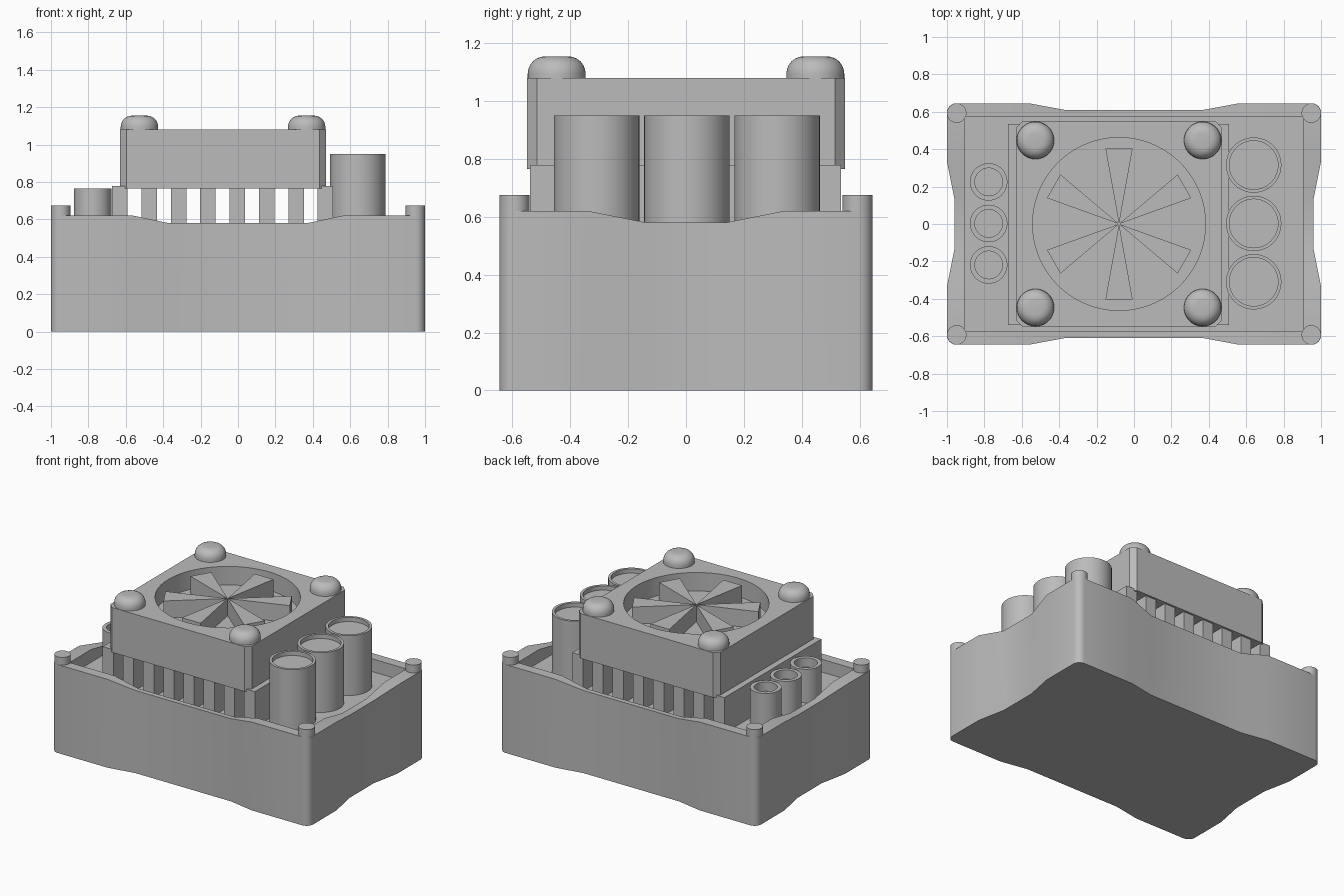
import bpy, bmesh, math
from mathutils import Vector

if "Cube" in bpy.data.objects:
    bpy.data.objects.remove(bpy.data.objects["Cube"], do_unlink=True)

grey = bpy.data.materials.new("plain grey")
grey.use_nodes = True
grey.diffuse_color = (0.5, 0.5, 0.5, 1)
grey.node_tree.nodes["Principled BSDF"].inputs["Base Color"].default_value = (0.5, 0.5, 0.5, 1)

FAN = Vector((-0.08, 0.0))


def finish(bm, name):
    bmesh.ops.remove_doubles(bm, verts=bm.verts, dist=0.0005)
    bmesh.ops.recalc_face_normals(bm, faces=bm.faces)
    mesh = bpy.data.meshes.new(name)
    bm.to_mesh(mesh)
    bm.free()
    mesh.materials.append(grey)
    obj = bpy.data.objects.new(name, mesh)
    bpy.context.collection.objects.link(obj)
    bpy.ops.object.select_all(action="DESELECT")
    obj.select_set(True)
    bpy.context.view_layer.objects.active = obj
    bpy.ops.object.shade_smooth_by_angle(angle=math.radians(30))
    return obj


def loft(name, loops):
    """Skin closed loops in order and cap both ends."""
    bm = bmesh.new()
    rings = [[bm.verts.new(p) for p in loop] for loop in loops]
    n = len(rings[0])
    for a, b in zip(rings, rings[1:]):
        for i in range(n):
            j = (i + 1) % n
            bm.faces.new((a[i], a[j], b[j], b[i]))
    bm.faces.new(rings[0])
    bm.faces.new(rings[-1])
    return finish(bm, name)


def turned(name, x, y, profile, sides=48):
    """Round part from (radius, height) steps."""
    turns = [2 * math.pi * i / sides for i in range(sides)]
    return loft(name, [[(x + r * math.cos(t), y + r * math.sin(t), z) for t in turns]
                       for r, z in profile])


def box(name, x0, x1, y0, y1, z0, z1):
    corners = [(x0, y0), (x1, y0), (x1, y1), (x0, y1)]
    return loft(name, [[(x, y, z) for x, y in corners] for z in (z0, z1)])


# Base tray: pinched sides, dipping rim, sunken floor
arc = [math.radians(a) for a in range(90, -1, -15)]
quarter = [(0.37, 0.61, 0.58), (0.56, 0.645, 0.62)]
quarter += [(0.95 + 0.05 * math.cos(a), 0.595 + 0.05 * math.sin(a), 0.62) for a in arc]
quarter += [(1.0, 0.335, 0.62), (0.96, 0.135, 0.58)]
flip = quarter[::-1]
outline = (quarter + [(x, -y, z) for x, y, z in flip]
           + [(-x, -y, z) for x, y, z in quarter] + [(-x, y, z) for x, y, z in flip])


def inner(p, z):
    return (max(-0.905, min(0.905, p[0])), max(-0.575, min(0.575, p[1])), z)


loft("base_tray", [[(x, y, 0) for x, y, z in outline], outline,
                   [inner(p, p[2]) for p in outline], [inner(p, 0.53) for p in outline]])

# Corner pegs on the rim
for sx in (-1, 1):
    for sy in (-1, 1):
        turned("corner_peg", 0.948 * sx, 0.593 * sy, [(0.052, 0.55), (0.052, 0.675)], 32)

# Heatsink fins under the fan
for i in range(8):
    x = -0.673 + 0.157 * i
    box("heatsink_fin", x, x + 0.083, -0.54, 0.535, 0.52, 0.78)

# Fan housing: rounded square with a round well
steps = 96
angles = [2 * math.pi * (i + 0.5) / steps for i in range(steps)]


def square(half, radius, z):
    pts = []
    for a in angles:
        d = Vector((math.cos(a), math.sin(a)))
        p = d * half / max(abs(d.x), abs(d.y))
        c = Vector([max(-half + radius, min(half - radius, v)) for v in p])
        off = p - c
        if off.x and off.y:
            p = c + off.normalized() * radius
        pts.append((FAN.x + p.x, FAN.y + p.y, z))
    return pts


def ring(r, z):
    return [(FAN.x + r * math.cos(a), FAN.y + r * math.sin(a), z) for a in angles]


loft("fan_housing", [square(0.55, 0.035, 0.765), square(0.55, 0.035, 1.08),
                     ring(0.462, 1.08), ring(0.462, 0.95)])

# Six wedge blades meeting at the centre
for k in range(6):
    mid = math.radians(30 + 60 * k)
    tip = [FAN + 0.41 * Vector((math.cos(mid + s), math.sin(mid + s))) for s in (-0.178, 0.178)]
    loft("fan_blade", [[(p.x, p.y, z) for p in [FAN] + tip] for z in (0.94, 1.07)])

# Domed bolts on the housing corners
dome = [(0.1, 1.07), (0.1, 1.095)]
dome += [(0.04 + 0.06 * math.cos(math.radians(a)), 1.095 + 0.06 * math.sin(math.radians(a)))
         for a in range(15, 91, 15)]
for sx in (-1, 1):
    for sy in (-1, 1):
        turned("housing_bolt", FAN.x + 0.447 * sx, 0.447 * sy, dome)

# Tall and short cans with recessed tops
for i in (-1, 0, 1):
    turned("large_can", 0.64, 0.003 + 0.312 * i,
           [(0.148, 0.52), (0.148, 0.95), (0.13, 0.95), (0.13, 0.92)])
    turned("small_can", -0.777, 0.003 + 0.222 * i,
           [(0.1, 0.52), (0.1, 0.765), (0.074, 0.765), (0.074, 0.7)])
